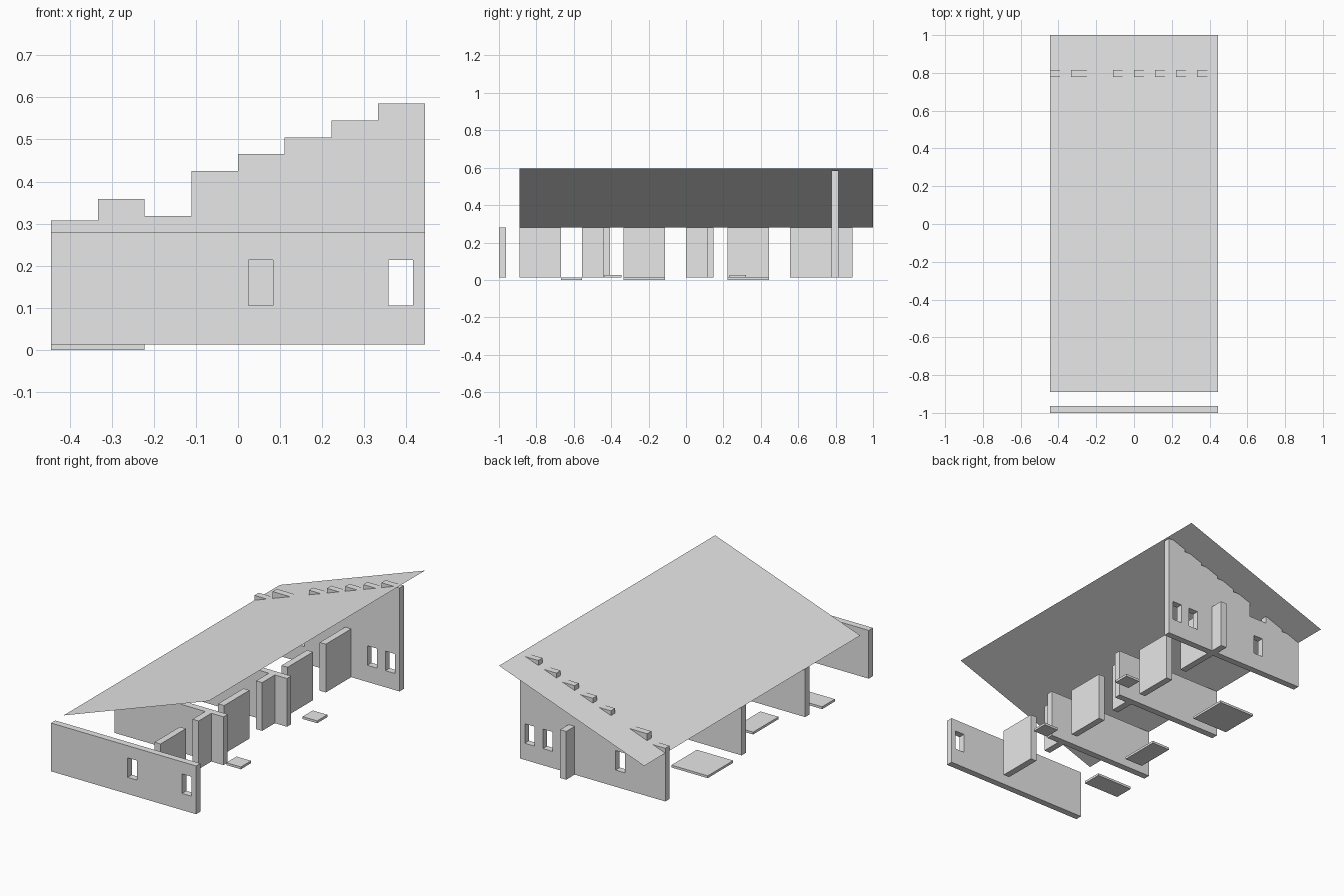
import bpy, bmesh

if "Cube" in bpy.data.objects:
    bpy.data.objects.remove(bpy.data.objects["Cube"])

W = 0.444            # half width of the building
BASE, TOP = 0.013, 0.28
THICK = 0.037        # wall thickness
STEP = W / 4

grey = bpy.data.materials.new("plain_grey")
grey.diffuse_color = (0.8, 0.8, 0.8, 1)
grey.use_nodes = True
grey.node_tree.nodes["Principled BSDF"].inputs["Base Color"].default_value = grey.diffuse_color


def make(name, bm):
    me = bpy.data.meshes.new(name)
    bm.to_mesh(me)
    bm.free()
    me.materials.append(grey)
    ob = bpy.data.objects.new(name, me)
    bpy.context.collection.objects.link(ob)
    return ob


def prism(name, profile, y0, y1):
    """Extrude an (x, z) outline from y0 to y1."""
    bm = bmesh.new()
    face = bm.faces.new([bm.verts.new((x, y0, z)) for x, z in profile])
    out = bmesh.ops.extrude_face_region(bm, geom=[face])
    verts = [v for v in out["geom"] if isinstance(v, bmesh.types.BMVert)]
    bmesh.ops.translate(bm, verts=verts, vec=(0, y1 - y0, 0))
    bmesh.ops.recalc_face_normals(bm, faces=bm.faces)
    return make(name, bm)


def box(name, x0, x1, y0, y1, z0=BASE, z1=TOP):
    return prism(name, [(x0, z0), (x1, z0), (x1, z1), (x0, z1)], y0, y1)


def cut_windows(wall, lefts, y0, y1):
    """Cut window openings starting at the given x positions."""
    for x in lefts:
        cutter = box("window_cutter", x, x + 0.058, y0 - 0.05, y1 + 0.05, 0.105, 0.213)
        cutter.hide_render = True
        mod = wall.modifiers.new("window", 'BOOLEAN')
        mod.operation = 'DIFFERENCE'
        mod.solver = 'EXACT'
        mod.object = cutter
        bpy.context.view_layer.objects.active = wall
        bpy.ops.object.modifier_apply(modifier=mod.name)
        bpy.data.objects.remove(cutter)


# Front wall with two windows
front = box("front_wall", -W, W, -1, -1 + THICK)
cut_windows(front, [0.025, 0.358], -1, -1 + THICK)

# Back wall with a stepped top and three windows
heights = [0.307, 0.358, 0.318, 0.425, 0.465, 0.505, 0.545, 0.585]
outline = [(W, BASE), (-W, BASE)]
for i, h in enumerate(heights):
    outline += [(-W + i * 2 * W / 8, h), (-W + (i + 1) * 2 * W / 8, h)]
BACK = 0.778
back = prism("back_wall", outline, BACK, BACK + THICK)
cut_windows(back, [-0.197, 0.247, 0.358], BACK, BACK + THICK)

# Cross walls between the rooms
for i, y in enumerate([-0.444, 0.111]):
    box(f"cross_wall_{i + 1}", -W, 0.222, y, y + THICK)

# Corridor wall pieces, separated by door gaps
pieces = [(-0.889, -0.667), (-0.556, -0.444), (-0.333, -0.111), (0, 0.111),
          (0.222, 0.444), (0.556, BACK), (BACK + THICK, 0.889)]
for i, (y0, y1) in enumerate(pieces):
    box(f"corridor_wall_{i + 1}", 0.111, 0.111 + THICK, y0, y1)

# Low floor slabs on the left side
for i, (x0, y0, y1) in enumerate([(-0.444, 0.222, 0.444), (-0.333, -0.333, -0.111),
                                  (-0.444, -0.667, -0.556)]):
    box(f"floor_slab_{i + 1}", x0, -0.222, y0, y1, 0, BASE)

# Small raised pads on the right side
for i, y in enumerate([-0.435, 0.232]):
    box(f"small_pad_{i + 1}", 0.233, 0.322, y, y + 0.089, BASE, 0.026)

# Single sloping roof sheet
bm = bmesh.new()
bm.faces.new([bm.verts.new(c) for c in
              [(-W, -0.889, 0.28), (W, -0.889, 0.597), (W, 1, 0.597), (-W, 1, 0.28)]])
make("roof", bm)
